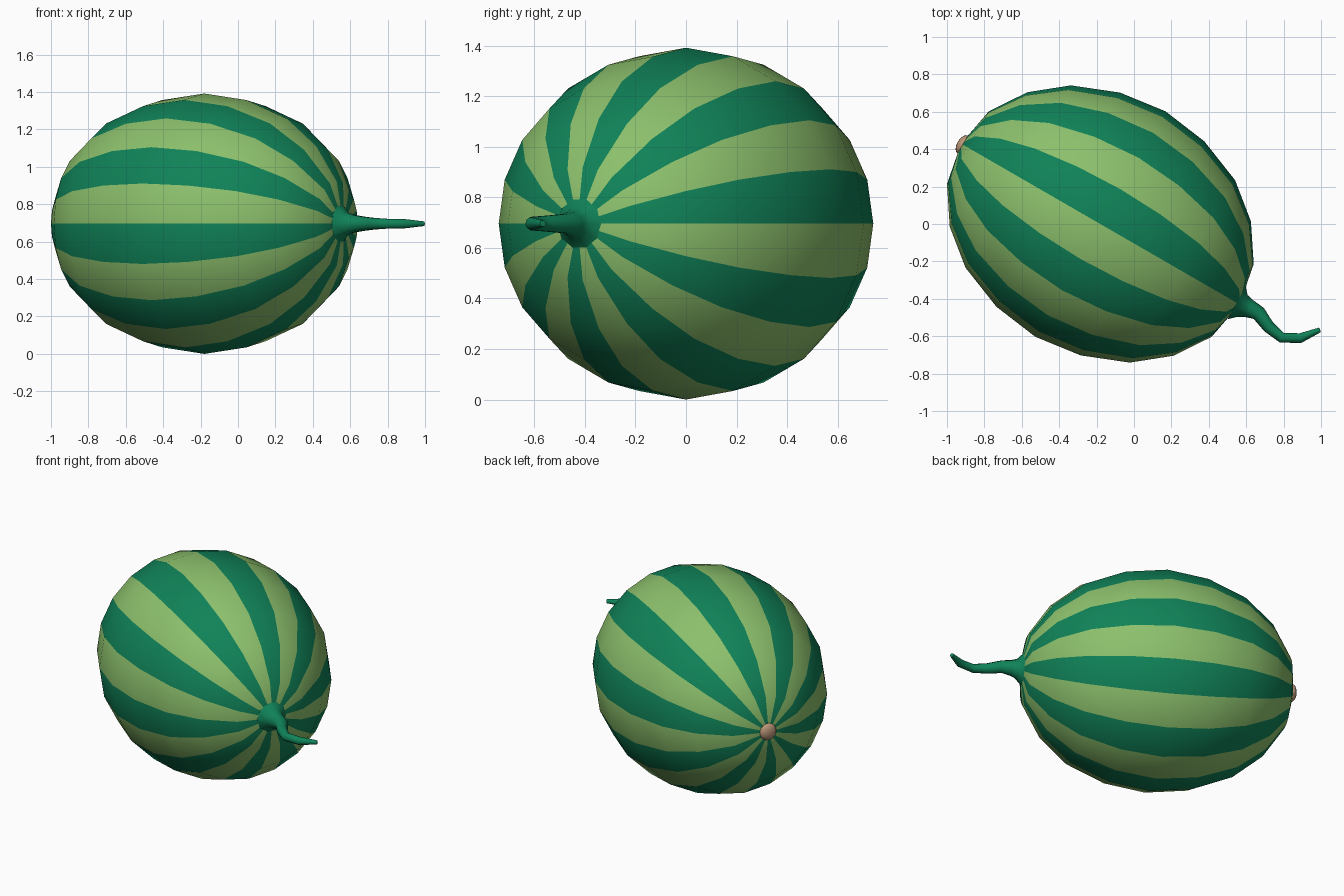
import bpy, bmesh
from math import sin, cos, pi, radians
from mathutils import Vector

cube = bpy.data.objects.get("Cube")
if cube:
    bpy.data.objects.remove(cube, do_unlink=True)


def material(name, rgb):
    m = bpy.data.materials.new(name)
    m.use_nodes = True
    m.diffuse_color = (*rgb, 1)
    bsdf = m.node_tree.nodes["Principled BSDF"]
    bsdf.inputs["Base Color"].default_value = (*rgb, 1)
    bsdf.inputs["Roughness"].default_value = 0.7
    return m


dark = material("dark green", (0.005, 0.225, 0.098))
light = material("light green", (0.262, 0.527, 0.150))
tan = material("tan", (0.50, 0.31, 0.19))

CENTRE = Vector((-0.18, 0, 0.696))
AXIS = Vector((cos(radians(30)), -sin(radians(30)), 0))
UP = Vector((0, 0, 1))


def loft(name, points, radii, sides, materials, angle):
    """Round skin over a level path; materials alternate around it."""
    bm = bmesh.new()
    rings = []
    for i, (p, r) in enumerate(zip(points, radii)):
        t = (points[min(i + 1, len(points) - 1)] - points[max(i - 1, 0)]).normalized()
        side = UP.cross(t)
        if r == 0:
            rings.append([bm.verts.new(p)] * sides)
        else:
            rings.append([bm.verts.new(p + r * (side * cos(a) + UP * sin(a)))
                          for a in (2 * pi * k / sides for k in range(sides))])
    for a, b in zip(rings, rings[1:]):
        for k in range(sides):
            n = (k + 1) % sides
            corners = list(dict.fromkeys((a[k], a[n], b[n], b[k])))
            bm.faces.new(corners).material_index = k % len(materials)
    mesh = bpy.data.meshes.new(name)
    bm.to_mesh(mesh)
    bm.free()
    for m in materials:
        mesh.materials.append(m)
    obj = bpy.data.objects.new(name, mesh)
    bpy.context.collection.objects.link(obj)
    smooth(obj, angle)
    return obj


def smooth(obj, angle):
    bpy.ops.object.select_all(action="DESELECT")
    obj.select_set(True)
    bpy.context.view_layer.objects.active = obj
    bpy.ops.object.shade_smooth_by_angle(angle=radians(angle))


# Striped rind: half profile (along the axis, radius), mirrored end to end
half = [(0.26, 0.661), (0.507, 0.563), (0.69, 0.415), (0.817, 0.225), (0.86, 0)]
profile = [(-u, r) for u, r in reversed(half)] + [(0, 0.696)] + half
loft("melon_rind", [CENTRE + AXIS * u for u, r in profile],
     [r for u, r in profile], 20, [dark, light], 60)

# Curled stem with a flared foot
stem = [(0.549, -0.421, 0.1), (0.58, -0.438, 0.064), (0.615, -0.452, 0.05),
        (0.667, -0.478, 0.04), (0.72, -0.55, 0.033), (0.79, -0.608, 0.028),
        (0.89, -0.61, 0.026), (0.994, -0.566, 0.013), (0.995, -0.5655, 0)]
loft("stem", [Vector((x, y, CENTRE.z)) for x, y, r in stem],
     [r for x, y, r in stem], 10, [dark], 60)

# Blossom scar at the far end
bpy.ops.mesh.primitive_uv_sphere_add(segments=16, ring_count=10, radius=1,
                                     location=CENTRE - AXIS * 0.848,
                                     rotation=(0, 0, radians(-30)))
scar = bpy.context.object
scar.name = "blossom_scar"
scar.scale = (0.032, 0.056, 0.056)
scar.data.materials.append(tan)
smooth(scar, 60)
